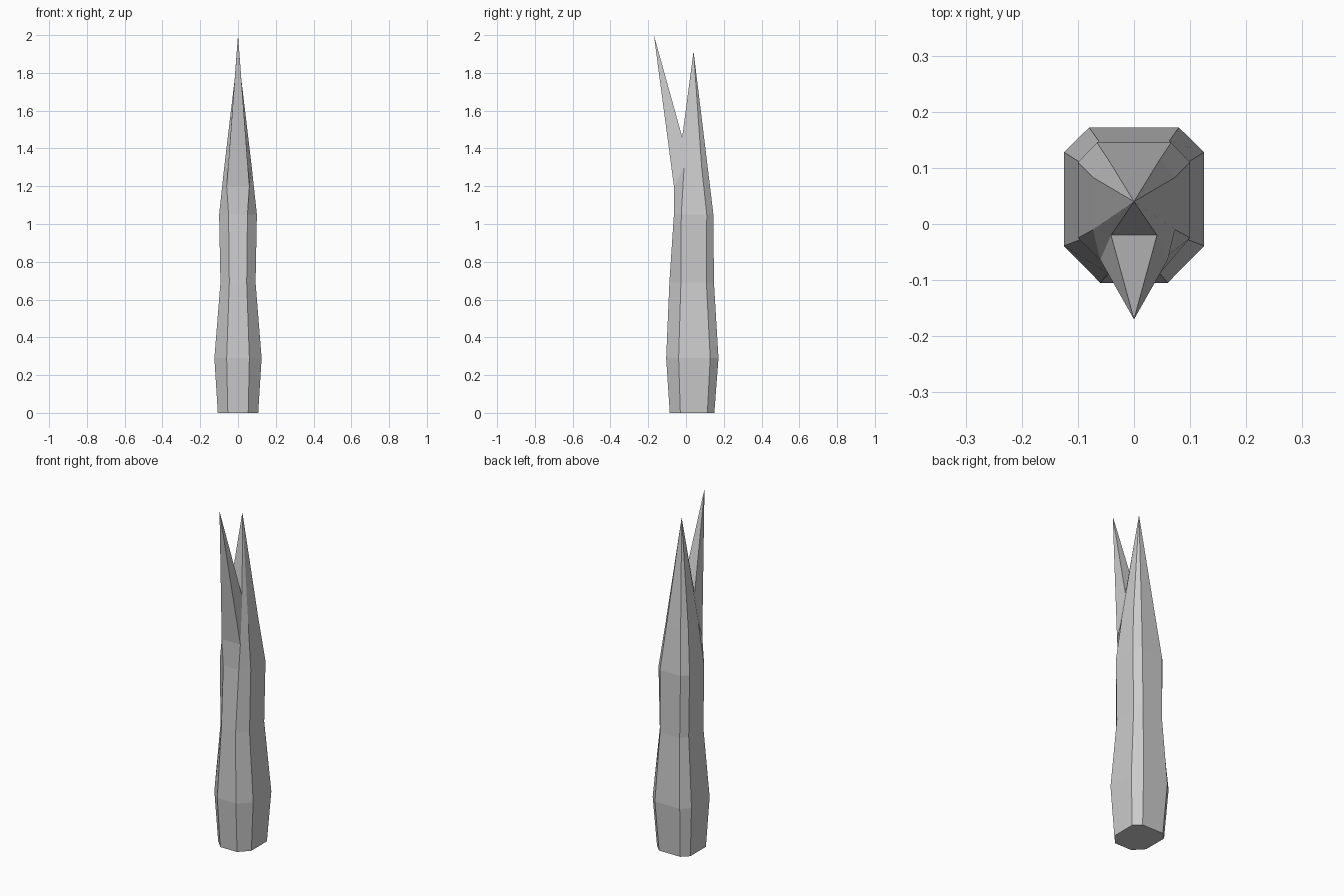
import bpy
import bmesh

if "Cube" in bpy.data.objects:
    bpy.data.objects.remove(bpy.data.objects["Cube"])

# Cross-sections: z, front (half width, y), side (half width, front y, back y), back (half width, y)
sections = [
    (0.00, (0.054, -0.086), (0.107, -0.030, 0.113), (0.068, 0.150)),
    (0.29, (0.060, -0.105), (0.125, -0.039, 0.128), (0.080, 0.172)),
    (0.69, (0.046, -0.088), (0.093, -0.027, 0.108), (0.063, 0.148)),
    (1.05, (0.050, -0.064), (0.100, -0.025, 0.110), (0.066, 0.145)),
    (1.30, (0.060, -0.064), (0.073, -0.010, 0.083), (0.046, 0.115)),
]

bm = bmesh.new()


def ring(z, front, side, back, front_z):
    """Eight-sided ring, counter-clockwise from the front left corner."""
    right = [(front[0], front[1], front_z), (side[0], side[1], z),
             (side[0], side[2], z), (back[0], back[1], z)]
    left = [(-x, y, h) for x, y, h in reversed(right)]
    return [bm.verts.new(p) for p in right + left]


# Faceted stalk; the front corners of the last ring sit lower
rings = []
for z, front, side, back in sections:
    rings.append(ring(z, front, side, back, 1.20 if z == 1.30 else z))
bm.faces.new(rings[0][::-1])
for low, high in zip(rings, rings[1:]):
    for i in range(8):
        j = (i + 1) % 8
        bm.faces.new((low[i], low[j], high[j], high[i]))

# Two spikes parted by a notch
top = rings[-1]
front_tip = bm.verts.new((0, -0.17, 2.0))
back_tip = bm.verts.new((0, 0.04, 1.915))
notch_r = bm.verts.new((0.041, -0.02, 1.46))
notch_l = bm.verts.new((-0.041, -0.02, 1.46))
bm.faces.new((top[7], top[0], front_tip))
bm.faces.new((notch_r, notch_l, front_tip))
bm.faces.new((notch_l, notch_r, back_tip))
for front, side, notch in ((top[0], top[1], notch_r), (top[7], top[6], notch_l)):
    bm.faces.new((front, side, notch))
    bm.faces.new((front, notch, front_tip))
    bm.faces.new((side, back_tip, notch))
for i in range(1, 6):
    bm.faces.new((top[i], top[i + 1], back_tip))

bmesh.ops.recalc_face_normals(bm, faces=bm.faces)
mesh = bpy.data.meshes.new("forked_spike")
bm.to_mesh(mesh)
bm.free()
bpy.context.collection.objects.link(bpy.data.objects.new("forked_spike", mesh))
